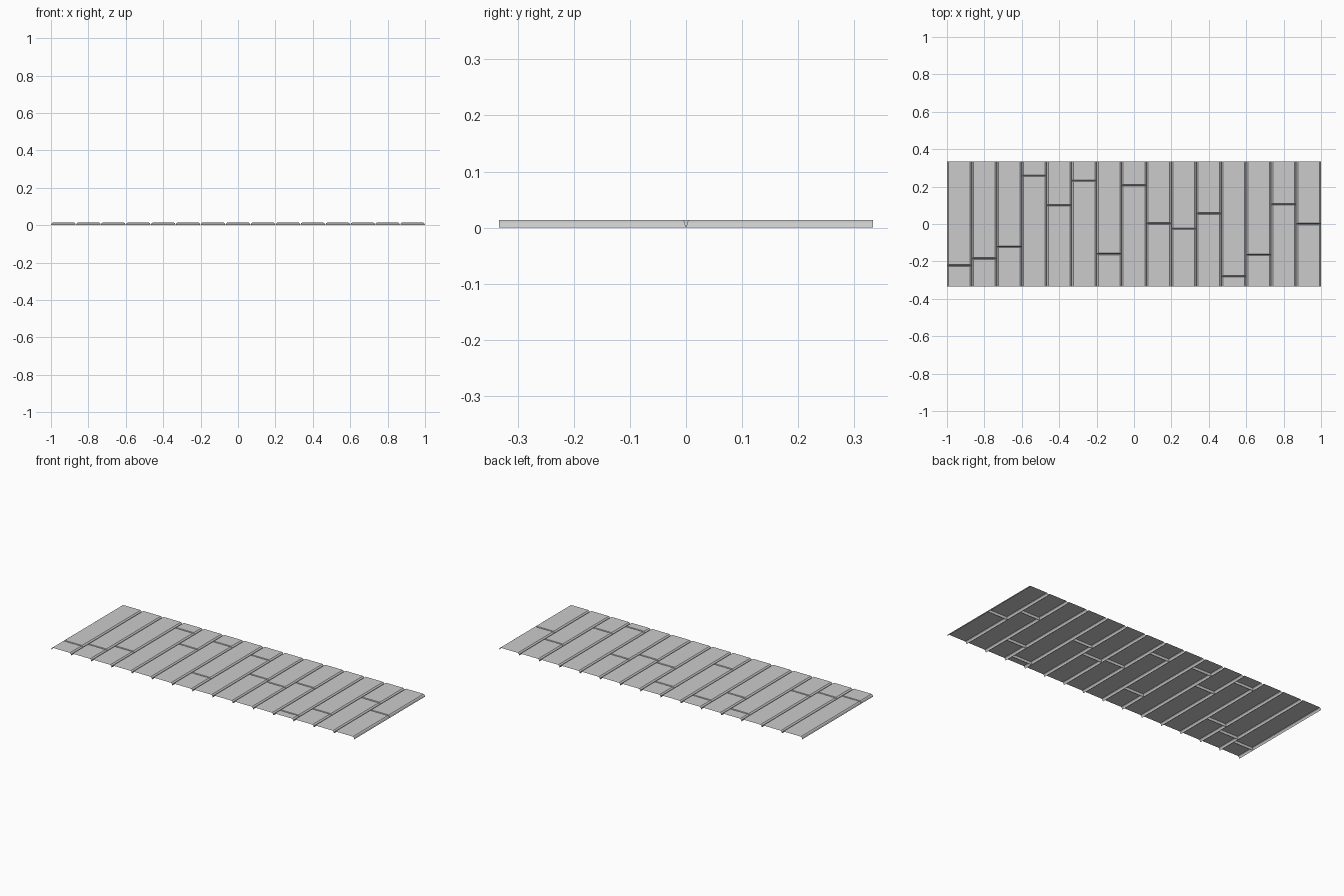
import bpy, bmesh

if "Cube" in bpy.data.objects:
    bpy.data.objects.remove(bpy.data.objects["Cube"])

COUNT = 15
W = 2.0 / COUNT
HALF = 1.0 / 3.0
# edge profile from the ground up: (inset across plank, inset at joint, z)
PROFILE = [(0.0, 0.0, 0.0), (0.0035, 0.0025, 0.0095), (0.009, 0.0045, 0.0138)]
# y position of the butt joint in each row, left to right
JOINTS = [-0.222, -0.184, -0.122, 0.258, 0.10, 0.232, -0.16, 0.207,
          0.003, -0.025, 0.056, -0.28, -0.165, 0.105, 0.0]


def plank(name, x0, x1, y_joint, y_end):
    """Thin board shell, open underneath and at its outer end."""
    bm = bmesh.new()
    d = 1 if y_end > y_joint else -1
    rings = []
    for ix, iy, z in PROFILE:
        yj = y_joint + d * iy
        rings.append([bm.verts.new(p) for p in (
            (x0 + ix, y_end, z), (x0 + ix, yj, z),
            (x1 - ix, yj, z), (x1 - ix, y_end, z))])
    # left side, joint face, right side
    for low, high in zip(rings, rings[1:]):
        for i in range(3):
            q = [low[i], low[i + 1], high[i + 1], high[i]]
            bm.faces.new(q if d > 0 else q[::-1])
    # walking surface
    top = rings[-1]
    bm.faces.new(top if d > 0 else top[::-1])
    me = bpy.data.meshes.new(name)
    bm.to_mesh(me)
    bm.free()
    bpy.context.collection.objects.link(bpy.data.objects.new(name, me))


# two boards per row, meeting at a staggered joint
for i, yj in enumerate(JOINTS):
    x0 = -1 + i * W
    plank(f"front_plank_{i + 1}", x0, x0 + W, yj, -HALF)
    plank(f"back_plank_{i + 1}", x0, x0 + W, yj, HALF)
